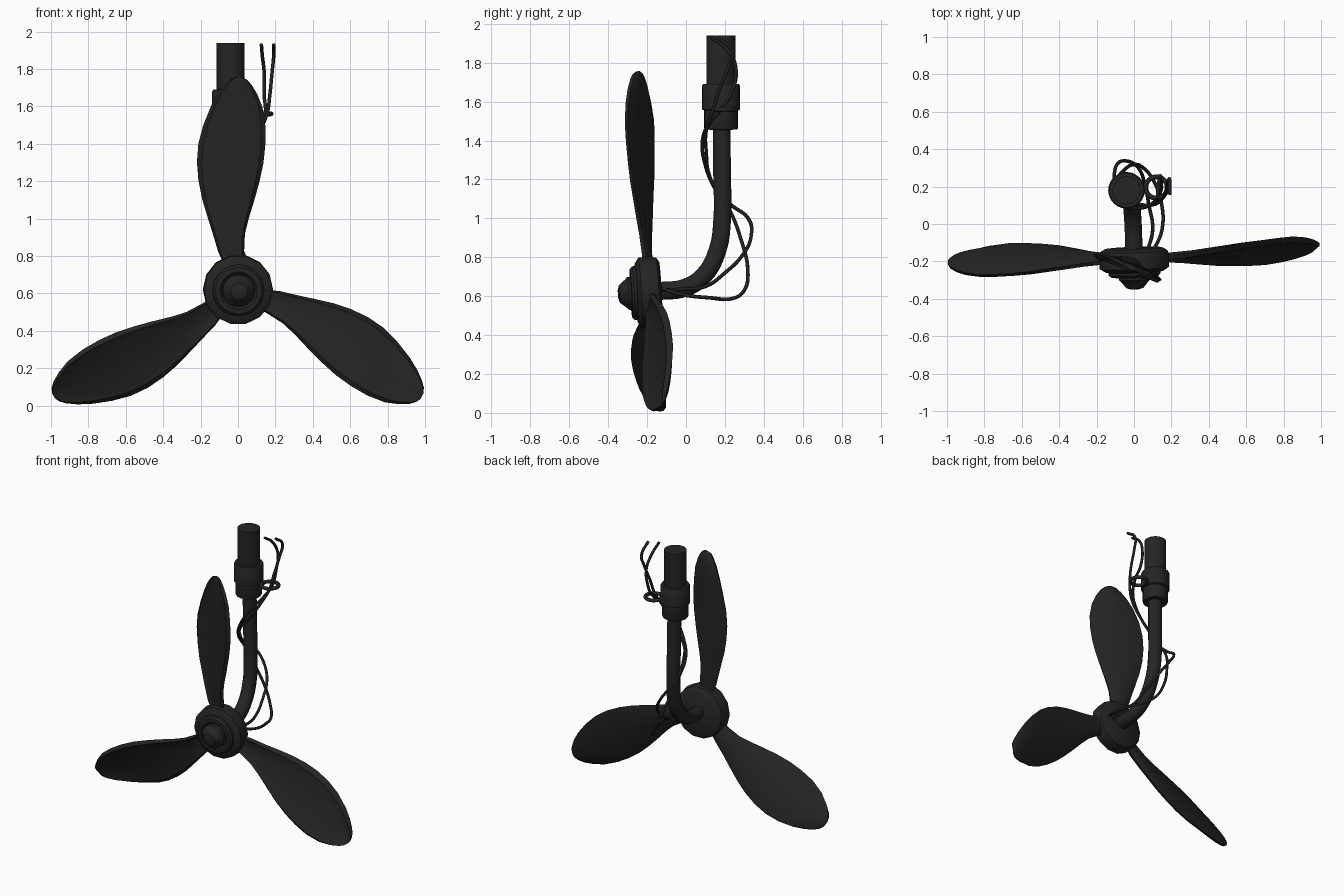
import bpy, bmesh, math
from mathutils import Matrix, Vector


def material(name, v):
    m = bpy.data.materials.new(name)
    m.diffuse_color = (v, v, v, 1)
    return m


BLACK = material("soft_black", 0.018)
WIRE = material("cable_black", 0.014)

# Rotor axis leans slightly, so rotor parts share one tilted frame
front = Vector((0.035, -1, -0.053)).normalized()
TILT = Matrix.Translation((0, -0.185, 0.62)) @ \
    Vector((0, -1, 0)).rotation_difference(front).to_matrix().to_4x4()


def finish(name, bm, mat, angle=35):
    bmesh.ops.recalc_face_normals(bm, faces=bm.faces)
    me = bpy.data.meshes.new(name)
    bm.to_mesh(me)
    bm.free()
    ob = bpy.data.objects.new(name, me)
    bpy.context.collection.objects.link(ob)
    me.materials.append(mat)
    bpy.ops.object.select_all(action='DESELECT')
    ob.select_set(True)
    bpy.context.view_layer.objects.active = ob
    bpy.ops.object.shade_smooth_by_angle(angle=math.radians(angle))
    return ob


def loft(bm, rings):
    rows = [[bm.verts.new(p) for p in r] for r in rings]
    n = len(rows[0])
    for a, b in zip(rows, rows[1:]):
        for i in range(n):
            bm.faces.new((a[i], a[(i + 1) % n], b[(i + 1) % n], b[i]))
    bm.faces.new(rows[0])
    bm.faces.new(rows[-1])


def lathe(name, profile, sides, frame, mat=BLACK, angle=35):
    # profile of (radius, height) turned about local z
    bm = bmesh.new()
    loft(bm, [[frame @ Vector((r * math.cos(2 * math.pi * i / sides),
                               r * math.sin(2 * math.pi * i / sides), h))
               for i in range(sides)] for r, h in profile])
    return finish(name, bm, mat, angle)


def tube(name, pts, radius, mat, cyclic=False, res=5):
    # smooth curve through points, given a round bevel and turned to mesh
    cu = bpy.data.curves.new(name + "_path", 'CURVE')
    cu.dimensions = '3D'
    cu.bevel_depth = radius
    cu.bevel_resolution = 2 if radius < 0.03 else 4
    cu.resolution_u = res
    cu.use_fill_caps = True
    sp = cu.splines.new('BEZIER')
    sp.bezier_points.add(len(pts) - 1)
    for bp, p in zip(sp.bezier_points, pts):
        bp.co = p
        bp.handle_left_type = bp.handle_right_type = 'AUTO'
    sp.use_cyclic_u = cyclic
    tmp = bpy.data.objects.new(name + "_path", cu)
    bpy.context.collection.objects.link(tmp)
    dg = bpy.context.evaluated_depsgraph_get()
    me = bpy.data.meshes.new_from_object(tmp.evaluated_get(dg))
    bpy.data.objects.remove(tmp)
    bm = bmesh.new()
    bm.from_mesh(me)
    bpy.data.meshes.remove(me)
    return finish(name, bm, mat, 50)


# Blades: (radius, left edge, right edge, half pitch rise, half thickness)
STATIONS = [(0.10, -0.06, 0.035, 0.012, 0.022), (0.20, -0.105, 0.032, 0.012, 0.022),
            (0.30, -0.135, 0.036, 0.022, 0.022), (0.38, -0.16, 0.055, 0.034, 0.022),
            (0.48, -0.19, 0.085, 0.047, 0.023), (0.58, -0.21, 0.112, 0.060, 0.024),
            (0.68, -0.218, 0.133, 0.068, 0.024), (0.78, -0.21, 0.143, 0.073, 0.024),
            (0.88, -0.183, 0.143, 0.074, 0.024), (0.98, -0.143, 0.128, 0.062, 0.024),
            (1.05, -0.105, 0.10, 0.046, 0.023), (1.10, -0.068, 0.07, 0.030, 0.02),
            (1.125, -0.042, 0.045, 0.018, 0.015), (1.138, -0.015, 0.02, 0.006, 0.006)]
# Cross-section with raised rim on the front face
SECTION = [(-1, 0), (-0.86, -1), (-0.72, -0.7), (0, -0.6), (0.72, -0.7),
           (0.86, -1), (1, 0), (0.65, 0.75), (0, 1), (-0.65, 0.75)]

for k, name in enumerate(("top_blade", "right_blade", "left_blade")):
    spin = TILT @ Matrix.Rotation(math.radians(120 * k), 4, 'Y')
    bm = bmesh.new()
    loft(bm, [[spin @ Vector(((a + b) / 2 + u * (b - a) / 2, -u * rise + v * t, r))
               for u, v in SECTION] for r, a, b, rise, t in STATIONS])
    finish(name, bm, BLACK, 40)

# Hub: stepped disc, ring and nose cone facing forward
HUB = TILT @ Matrix.Rotation(math.radians(90), 4, 'X')
lathe("hub_disc", [(0.155, -0.055), (0.18, -0.04), (0.188, -0.01),
                   (0.185, 0.05), (0.155, 0.07)], 14, HUB)
lathe("hub_ring", [(0.14, 0.05), (0.138, 0.085), (0.125, 0.098), (0.10, 0.10),
                   (0.088, 0.085)], 20, HUB)
lathe("nose_cone", [(0.085, 0.07), (0.085, 0.112), (0.072, 0.125),
                    (0.045, 0.158), (0.02, 0.165)], 20, HUB)

# Bent support tube from the collar down to the hub
tube("support_tube", [(-0.035, 0.183, 1.50), (-0.033, 0.185, 1.25), (-0.028, 0.185, 0.98),
                      (-0.02, 0.163, 0.84), (-0.012, 0.095, 0.71), (-0.005, 0.0, 0.645),
                      (0, -0.15, 0.625)], 0.047, BLACK, res=6)

# Upper shaft and two-step collar
POLE = Matrix.Translation((-0.04, 0.18, 0))
lathe("upper_shaft", [(0.075, 1.6), (0.075, 1.94)], 24, POLE)
lathe("collar", [(0.05, 1.455), (0.083, 1.457), (0.087, 1.465), (0.087, 1.555),
                 (0.098, 1.56), (0.098, 1.68), (0.092, 1.69), (0.07, 1.692)], 24, POLE)

# Cable guide ring on the collar
tube("cable_ring", [(0.12 + 0.057 * math.cos(a * math.pi / 4),
                     0.195 + 0.057 * math.sin(a * math.pi / 4), 1.56) for a in range(8)],
     0.013, BLACK, cyclic=True)
tube("ring_stem", [(0.03, 0.19, 1.56), (0.075, 0.193, 1.56)], 0.013, BLACK)

# Two loose cables wrapping behind the tube and up through the ring
tube("cable_a", [(0.10, -0.15, 0.65), (0.15, -0.03, 0.61), (0.145, 0.12, 0.592),
                 (0.10, 0.24, 0.588), (0.05, 0.30, 0.63), (0.0, 0.318, 0.73),
                 (-0.06, 0.28, 0.90), (-0.10, 0.22, 1.05), (-0.10, 0.145, 1.16),
                 (-0.05, 0.10, 1.27), (0.04, 0.085, 1.40), (0.11, 0.12, 1.49),
                 (0.145, 0.18, 1.56), (0.14, 0.24, 1.66), (0.14, 0.255, 1.78),
                 (0.13, 0.21, 1.87), (0.125, 0.13, 1.93)], 0.0095, WIRE)
tube("cable_b", [(0.07, -0.15, 0.63), (0.10, -0.03, 0.635), (0.08, 0.10, 0.65),
                 (0.06, 0.20, 0.72), (0.03, 0.29, 0.81), (-0.03, 0.335, 0.91),
                 (-0.09, 0.32, 1.00), (-0.105, 0.23, 1.07), (-0.09, 0.16, 1.14),
                 (-0.07, 0.12, 1.22), (0.02, 0.105, 1.33), (0.11, 0.105, 1.46),
                 (0.155, 0.14, 1.56), (0.17, 0.17, 1.66), (0.182, 0.22, 1.78),
                 (0.19, 0.24, 1.86), (0.192, 0.16, 1.93)], 0.0095, WIRE)
